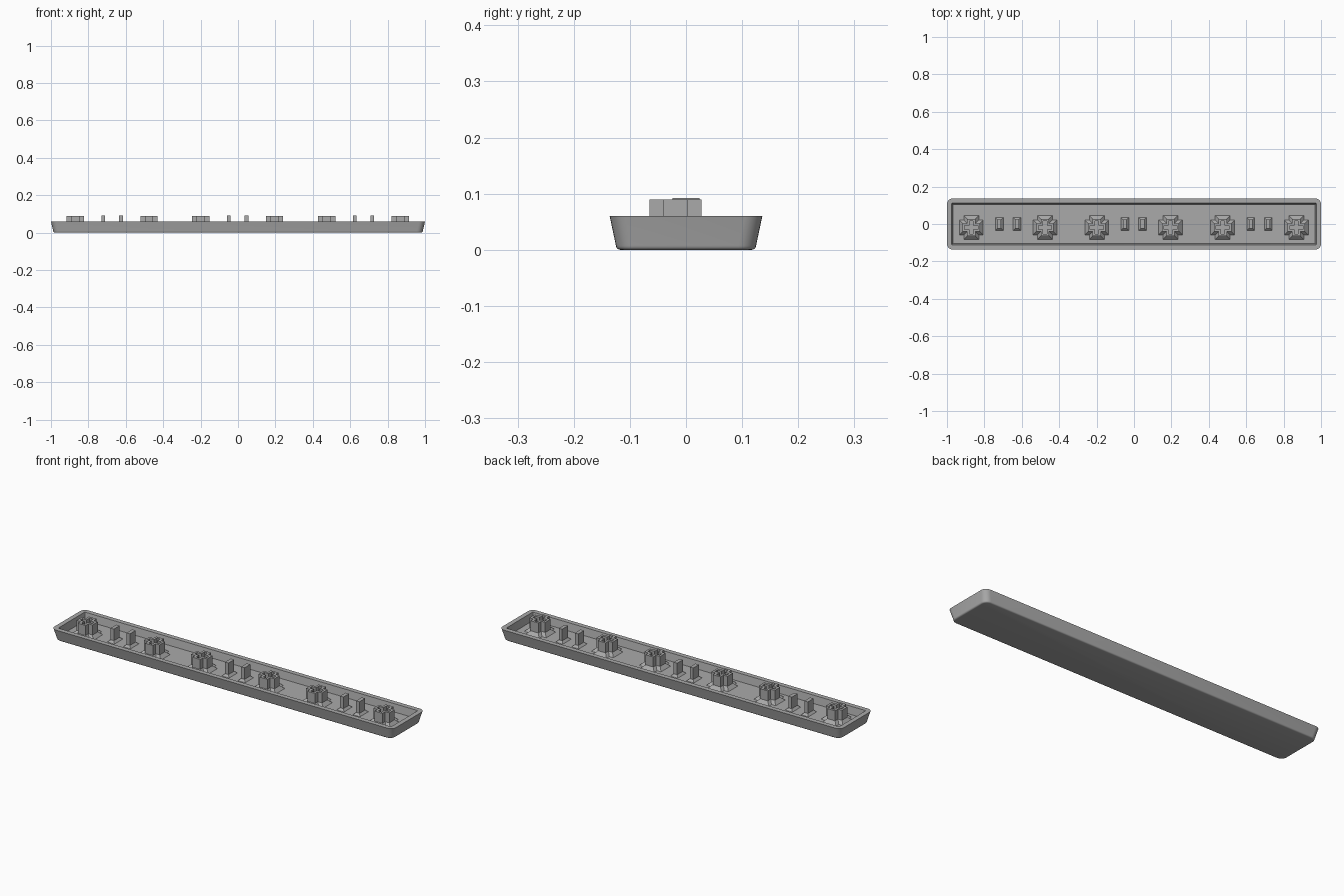
import bpy, bmesh, math

if "Cube" in bpy.data.objects:
    bpy.data.objects.remove(bpy.data.objects["Cube"])

FLOOR = 0.02

grey = bpy.data.materials.new("plain grey plastic")
grey.diffuse_color = (0.4, 0.4, 0.4, 1)
grey.use_nodes = True
grey.node_tree.nodes["Principled BSDF"].inputs["Base Color"].default_value = grey.diffuse_color


def loft(name, rings):
    """Skin a stack of equal-sized rings and cap the first and last."""
    bm = bmesh.new()
    loops = [[bm.verts.new(p) for p in ring] for ring in rings]
    n = len(loops[0])
    for a, b in zip(loops, loops[1:]):
        for i in range(n):
            j = (i + 1) % n
            bm.faces.new((a[i], a[j], b[j], b[i]))
    bm.faces.new(loops[0][::-1])
    bm.faces.new(loops[-1])
    bmesh.ops.recalc_face_normals(bm, faces=bm.faces)
    mesh = bpy.data.meshes.new(name)
    bm.to_mesh(mesh)
    bm.free()
    mesh.materials.append(grey)
    obj = bpy.data.objects.new(name, mesh)
    bpy.context.collection.objects.link(obj)
    return obj


def rounded(hx, hy, r, z, steps=6):
    """Rectangle ring with rounded corners."""
    pts = []
    for k, (sx, sy) in enumerate(((1, 1), (-1, 1), (-1, -1), (1, -1))):
        for i in range(steps + 1):
            a = math.pi / 2 * (k + i / steps)
            pts.append((sx * (hx - r) + r * math.cos(a),
                        sy * (hy - r) + r * math.sin(a), z))
    return pts


def plus(cx, cy, reach, arm, z):
    """Plus-shaped ring: reach is the half length, arm the half width."""
    pts, x, y = [], 1, 0
    for _ in range(4):
        for u, v in ((reach, -arm), (reach, arm), (arm, arm)):
            pts.append((cx + x * u - y * v, cy + y * u + x * v, z))
        x, y = -y, x
    return pts


def rect(cx, cy, hx, hy, z):
    return [(cx + sx * hx, cy + sy * hy, z)
            for sx, sy in ((-1, -1), (1, -1), (1, 1), (-1, 1))]


# Hollow tray: rounded lower edge, flared walls, flat rim, sharp inner pocket
rings = []
for i in range(5):
    a = math.pi / 2 * i / 4
    d = 0.008 * (1 - math.sin(a))
    rings.append(rounded(0.988 - d, 0.125 - d, 0.032 - d,
                         0.008 * (1 - math.cos(a))))
rings += [rounded(1.0, 0.136, 0.03, 0.06),
          rounded(0.975, 0.111, 0.002, 0.06),
          rounded(0.968, 0.104, 0.002, FLOOR)]
tray = loft("tray", rings)
bpy.context.view_layer.objects.active = tray
tray.select_set(True)
bpy.ops.object.shade_smooth_by_angle(angle=math.radians(30))

# Each of three groups has two socket posts with two ribs between them
for group in (-0.673, -0.002, 0.671):
    for side in (-1, 1):
        x, y = group + side * 0.197, -0.0185
        loft("socket_post", [
            plus(x, y, 0.064, 0.040, FLOOR - 0.002),
            plus(x, y, 0.064, 0.040, FLOOR),
            plus(x, y, 0.0465, 0.0225, FLOOR + 0.017),
            plus(x, y, 0.0465, 0.0225, 0.09),
            plus(x, y, 0.035, 0.010, 0.09),
            plus(x, y, 0.035, 0.010, 0.03)])
        x = group + side * 0.047
        loft("rib", [
            rect(x, 0, 0.021, 0.035, FLOOR - 0.002),
            rect(x, 0, 0.021, 0.035, FLOOR),
            rect(x, 0, 0.01, 0.024, FLOOR + 0.011),
            rect(x, 0, 0.01, 0.024, 0.092)])
